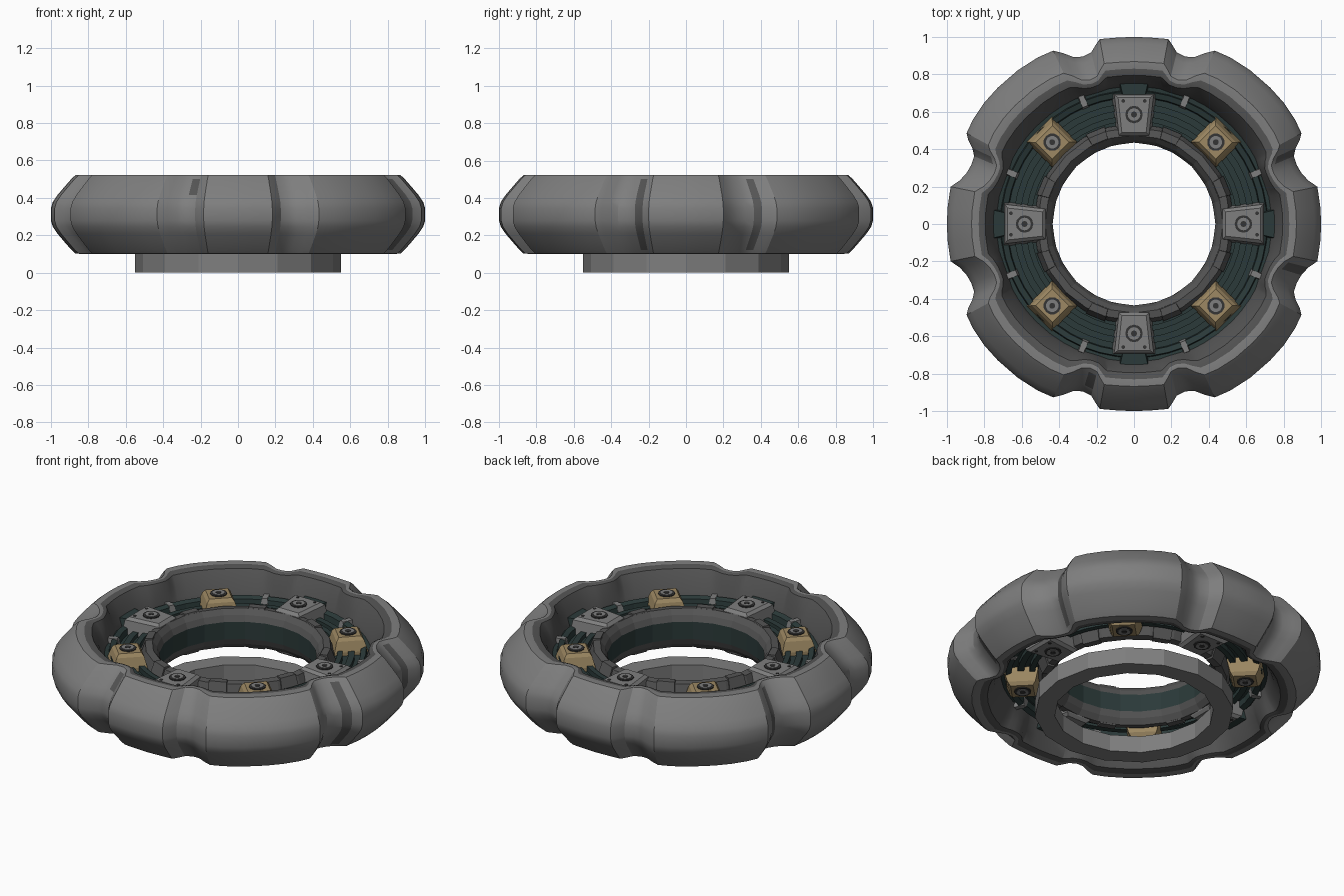
import bpy, bmesh, math

if "Cube" in bpy.data.objects:
    bpy.data.objects.remove(bpy.data.objects["Cube"])

MID = 0.312  # mirror height of the ring body


def material(name, rgb):
    m = bpy.data.materials.new(name)
    m.diffuse_color = (*rgb, 1)
    m.use_nodes = True
    m.node_tree.nodes["Principled BSDF"].inputs["Base Color"].default_value = m.diffuse_color
    return m


GREY = material("light grey", (0.21, 0.21, 0.21))
DARK = material("dark grey", (0.09, 0.09, 0.09))
GREEN = material("dark green", (0.024, 0.042, 0.041))
GOLD = material("gold", (0.34, 0.25, 0.125))
BLACK = material("charcoal", (0.035, 0.035, 0.035))


def finish(name, bm, mats, smooth=None):
    bmesh.ops.recalc_face_normals(bm, faces=bm.faces[:])
    me = bpy.data.meshes.new(name)
    bm.to_mesh(me)
    bm.free()
    for m in mats:
        me.materials.append(m)
    if smooth:
        for p in me.polygons:
            p.use_smooth = True
        me.set_sharp_from_angle(angle=math.radians(smooth))
    ob = bpy.data.objects.new(name, me)
    bpy.context.collection.objects.link(ob)
    return ob


def mirrored(half):
    """Close a top half profile with its reflection below MID."""
    return half + [(r, 2 * MID - z) for r, z in reversed(half)]


def sweep(name, profile, angles, mats, rule, offset=None, smooth=None):
    """Revolve a closed profile; rule(edge midpoint r, z, angle) -> material."""
    bm = bmesh.new()
    loops = []
    for a in angles:
        t = math.radians(a)
        loop = []
        for r, z in profile:
            rr = r + (offset(a, r) if offset else 0)
            loop.append(bm.verts.new((rr * math.cos(t), rr * math.sin(t), z)))
        loops.append(loop)
    n, k = len(angles), len(profile)
    for i in range(n):
        a, b = loops[i], loops[(i + 1) % n]
        mid_angle = (angles[i] + (angles[i + 1] if i + 1 < n else angles[0] + 360)) / 2
        for j in range(k):
            q = (j + 1) % k
            f = bm.faces.new((a[j], b[j], b[q], a[q]))
            r = (profile[j][0] + profile[q][0]) / 2
            z = (profile[j][1] + profile[q][1]) / 2
            f.material_index = rule(r, z, mid_angle)
    return finish(name, bm, mats, smooth)


# Outer lobed ring: radius change by angle from the nearest axis
LOBES_X = [(0, 0.0), (5, 0.0), (11.5, 0.0), (14, -0.04), (17, -0.065), (20, -0.075),
           (23, -0.072), (25.2, -0.045), (27, -0.005), (28.5, 0.018), (33, 0.026),
           (39, 0.03), (45, 0.03)]
LOBES_Y = [(0, 0.0), (5, 0.0), (10.5, 0.005), (12, -0.02), (14, -0.055), (17, -0.065),
           (20, -0.05), (22.5, -0.012), (25, 0.022), (30, 0.028), (37, 0.03), (45, 0.03)]


def lobe(angle, r):
    near_x = (angle + 45) % 180 <= 90
    a = abs((angle + 45) % 90 - 45)
    table = LOBES_X if near_x else LOBES_Y
    d = table[-1][1]
    for (a0, d0), (a1, d1) in zip(table, table[1:]):
        if a <= a1:
            d = d0 + (d1 - d0) * (a - a0) / (a1 - a0)
            break
    return d * min(1, max(0, (r - 0.72) / 0.15))


xs = [a for a, d in LOBES_X]
ys = [90 - a for a, d in reversed(LOBES_Y)][1:]
quarter = xs + ys
half_turn = quarter + [180 - a for a in reversed(quarter[1:-1])]
ring_angles = half_turn + [180 + a for a in half_turn]
outer_half = [(0.73, 0.36), (0.745, 0.40), (0.765, 0.46), (0.795, 0.515), (0.83, 0.523),
              (0.868, 0.522), (0.89, 0.502), (0.925, 0.462), (0.965, 0.415), (0.99, 0.378),
              (1.0, 0.345)]


def outer_rule(r, z, a):
    # dark inner rim, plus a few dark slots in the dips
    slot = 23 < a < 25.2 or 343 < a < 346 or 154.8 < a < 157
    front_slot = 253 < a < 256 and z > 0.4
    if r < 0.84:
        return 1
    return 1 if (slot or front_slot) and r > 0.88 else 0


sweep("outer_lobed_ring", mirrored(outer_half), ring_angles, [GREY, DARK],
      outer_rule, lobe, smooth=28)

# Grooved core between outer ring and inner collar
core_half = [(0.51, 0.36), (0.55, 0.36), (0.55, 0.385), (0.58, 0.385), (0.58, 0.355),
             (0.61, 0.355), (0.61, 0.38), (0.645, 0.38), (0.645, 0.355), (0.675, 0.355),
             (0.68, 0.39), (0.71, 0.40), (0.715, 0.37), (0.75, 0.375)]
round_angles = [i * 7.5 for i in range(48)]
sweep("grooved_core", mirrored(core_half), round_angles, [GREEN], lambda r, z, a: 0)

# Inner collar: green wall with grey chamfers
collar_half = [(0.435, 0.365), (0.45, 0.40), (0.475, 0.43), (0.515, 0.425), (0.535, 0.37)]
sweep("inner_collar", mirrored(collar_half), [i * 15 for i in range(24)],
      [GREEN, DARK], lambda r, z, a: 0 if abs(z - MID) < 0.04 else 1)

# Plain base ring below
sweep("base_ring", [(0.44, 0), (0.55, 0), (0.55, 0.102), (0.44, 0.102)],
      [i * 22.5 for i in range(16)], [GREY], lambda r, z, a: 0)


def place(bm, angle):
    c, s = math.cos(math.radians(angle)), math.sin(math.radians(angle))
    for v in bm.verts:
        x, y, z = v.co
        v.co = (x * c - y * s, x * s + y * c, z)


def block(name, angle, levels, mat):
    """Stack of trapezoids (z, r_in, r_out, half_in, half_out)."""
    bm = bmesh.new()
    loops = [[bm.verts.new(p) for p in ((ri, -hi, z), (ro, -ho, z), (ro, ho, z), (ri, hi, z))]
             for z, ri, ro, hi, ho in levels]
    for a, b in zip(loops, loops[1:]):
        for i in range(4):
            j = (i + 1) % 4
            bm.faces.new((a[i], a[j], b[j], b[i]))
    bm.faces.new(loops[0])
    bm.faces.new(loops[-1])
    place(bm, angle)
    return finish(name, bm, [mat])


def both_sides(half):
    return half + [(2 * MID - l[0], *l[1:]) for l in reversed(half)]


def bolt(name, angle, r, top, radius, height, mat):
    """Round bolt head on both the upper and lower face."""
    bm = bmesh.new()
    for sign in (1, -1):
        res = bmesh.ops.create_cone(bm, cap_ends=True, segments=12, radius1=radius,
                                    radius2=radius, depth=height)
        for v in res["verts"]:
            v.co.x += r
            v.co.z += MID + sign * (top - MID)
    place(bm, angle)
    finish(name, bm, [mat])


grey_levels = both_sides([(0.45, 0.49, 0.675, 0.065, 0.085), (0.435, 0.475, 0.69, 0.08, 0.105),
                          (0.36, 0.46, 0.70, 0.09, 0.12)])
gold_levels = both_sides([(0.455, 0.555, 0.68, 0.063, 0.063), (0.435, 0.54, 0.695, 0.078, 0.078),
                          (0.375, 0.525, 0.715, 0.095, 0.095)])

for i in range(8):
    ang = i * 45
    # Clamp blocks: grey on the axes, gold on the diagonals
    if i % 2 == 0:
        block("grey_clamp_%d" % i, ang, grey_levels, GREY)
        block("clamp_tab_%d" % i, ang, both_sides([(0.42, 0.69, 0.755, 0.06, 0.075),
                                                   (0.36, 0.69, 0.77, 0.07, 0.085)]), GREEN)
        br, top = 0.585, 0.45
        # Small studs on the wide clamp
        for k, dt in enumerate((5, -5)):
            bolt("clamp_stud_%d_%d" % (i, k), ang + dt, 0.66, 0.448, 0.010, 0.008, BLACK)
    else:
        block("gold_clamp_%d" % i, ang, gold_levels, GOLD)
        br, top = 0.618, 0.455
    bolt("bolt_rim_%d" % i, ang, br, top, 0.047, 0.010, BLACK)
    bolt("bolt_head_%d" % i, ang, br, top, 0.034, 0.016, GREY)
    bolt("bolt_socket_%d" % i, ang, br, top, 0.016, 0.020, BLACK)
    # Ribs between clamps and collar plates
    block("core_rib_%d" % i, ang + 22.5, both_sides([(0.40, 0.68, 0.74, 0.015, 0.015),
                                                     (0.36, 0.67, 0.75, 0.02, 0.02)]), GREY)
    block("collar_plate_%d" % i, ang + 22.5, both_sides([(0.437, 0.475, 0.515, 0.045, 0.05),
                                                         (0.37, 0.445, 0.54, 0.05, 0.055)]), DARK)
